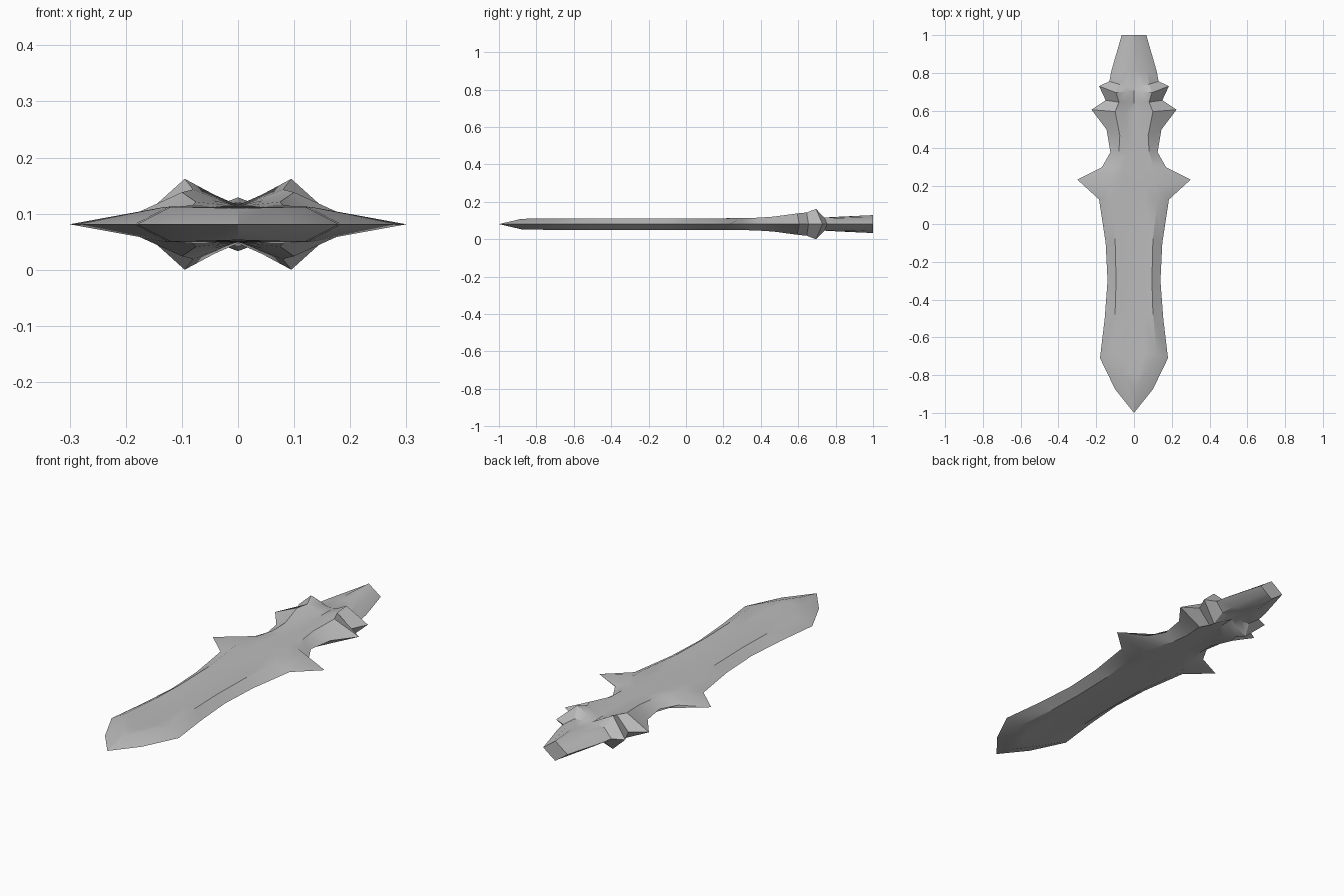
import bpy
import bmesh
from mathutils import Vector

cube = bpy.data.objects.get("Cube")
if cube:
    bpy.data.objects.remove(cube)

MID_Z = 0.081

steel = bpy.data.materials.new("grey_steel")
steel.use_nodes = True
steel.diffuse_color = (0.5, 0.5, 0.5, 1)
steel.node_tree.nodes["Principled BSDF"].inputs["Base Color"].default_value = (0.5, 0.5, 0.5, 1)

# Stations from tip to pommel:
# cutting edge (x, y), bevel ridge (x, y, height), centre line (y, height), groove depth
STATIONS = [
    ((0, -1), (0, -.88, .028), (-.88, .028), 0),
    ((.10, -.875), (.06, -.79, .03), (-.79, .03), 0),
    ((.18, -.71), (.12, -.69, .031), (-.70, .031), .004),
    ((.155, -.5), (.10, -.47, .031), (-.47, .031), .005),
    ((.14, -.3), (.095, -.3, .031), (-.3, .031), .005),
    ((.15, -.1), (.10, -.08, .031), (-.08, .031), .005),
    ((.185, .13), (.125, .12, .031), (.10, .031), .004),
    ((.30, .235), (.13, .21, .031), (.19, .031), 0),
    ((.17, .30), (.105, .30, .032), (.30, .032), 0),
    ((.125, .38), (.08, .38, .034), (.38, .032), 0),
    ((.145, .50), (.075, .47, .04), (.47, .032), 0),
    ((.225, .605), (.10, .595, .057), (.59, .032), 0),
    ((.15, .655), (.08, .645, .062), (.65, .031), 0),
    ((.185, .73), (.095, .695, .081), (.705, .03), 0),
    ((.13, .755), (.08, .74, .035), (.72, .034), 0),
    ((.12, .81), (.07, .81, .032), (.81, .039), 0),
    ((.065, 1), (.033, 1, .024), (1, .048), 0),
]

# One quarter of the dagger, lofted through the stations
bm = bmesh.new()
rows = []
for edge, ridge, centre, depth in STATIONS:
    rim = Vector((*edge, 0))
    bevel = Vector(ridge)
    axis = Vector((0, *centre))
    groove = axis.lerp(bevel, 0.45)
    groove.z -= depth
    axis.z -= depth
    rows.append([bm.verts.new(p) for p in (rim, bevel, groove, axis)])
for a, b in zip(rows, rows[1:]):
    for i in range(3):
        bm.faces.new((a[i], b[i], b[i + 1], a[i + 1]))
bm.faces.new(rows[-1] + [bm.verts.new((0, 1, 0))])
bmesh.ops.remove_doubles(bm, verts=bm.verts, dist=0.0001)
bmesh.ops.recalc_face_normals(bm, faces=bm.faces)
# The quarter is open, so make the blade face upward
if sum(f.normal.z * f.calc_area() for f in bm.faces) < 0:
    bmesh.ops.reverse_faces(bm, faces=bm.faces)

mesh = bpy.data.meshes.new("dagger")
bm.to_mesh(mesh)
bm.free()
mesh.materials.append(steel)
dagger = bpy.data.objects.new("dagger", mesh)
bpy.context.collection.objects.link(dagger)
dagger.location.z = MID_Z

# Mirror side to side and top to bottom, then shade
bpy.ops.object.select_all(action="DESELECT")
dagger.select_set(True)
bpy.context.view_layer.objects.active = dagger
mirror = dagger.modifiers.new("mirror", "MIRROR")
mirror.use_axis = (True, False, True)
mirror.merge_threshold = 0.0005
bpy.ops.object.modifier_apply(modifier=mirror.name)
bpy.ops.object.shade_smooth_by_angle(angle=0.52)
